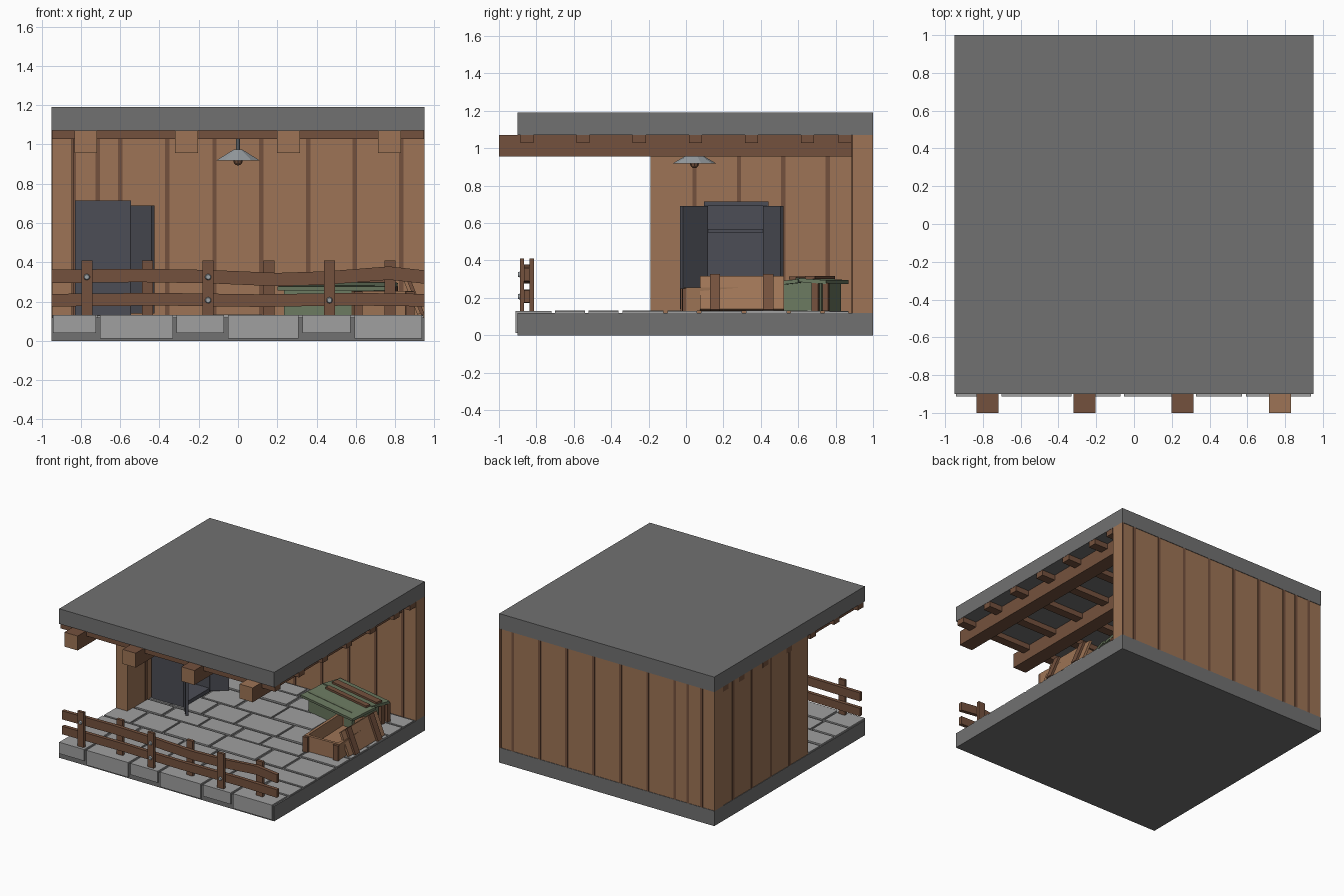
import bpy, bmesh, math, random
from mathutils import Matrix, Vector

if "Cube" in bpy.data.objects:
    bpy.data.objects.remove(bpy.data.objects["Cube"])
random.seed(4)

def mat(name, rgb):
    m = bpy.data.materials.new(name)
    m.diffuse_color = (*rgb, 1)
    m.use_nodes = True
    m.node_tree.nodes["Principled BSDF"].inputs["Base Color"].default_value = m.diffuse_color
    return m

SLAB = mat("slab grey", (.165, .165, .165))
STONE = mat("paving grey", (.35, .35, .35))
WOOD = mat("light wood", (.34, .175, .092))
DARK = mat("dark wood", (.175, .083, .047))
STEEL = mat("locker steel", (.072, .075, .092))
GREEN = mat("faded green", (.145, .19, .115))
METAL = mat("pale metal", (.34, .37, .39))

def finish(name, bm, *mats):
    bmesh.ops.recalc_face_normals(bm, faces=bm.faces)
    me = bpy.data.meshes.new(name)
    bm.to_mesh(me)
    bm.free()
    ob = bpy.data.objects.new(name, me)
    for m in mats:
        me.materials.append(m)
    bpy.context.collection.objects.link(ob)
    return ob

def add(bm, x0, x1, y0, y1, z0, z1, M=None):
    c = Matrix.Translation(((x0+x1)/2, (y0+y1)/2, (z0+z1)/2)) @ Matrix.Diagonal((x1-x0, y1-y0, z1-z0, 1))
    return bmesh.ops.create_cube(bm, size=1, matrix=(M @ c) if M else c)

def boxes(name, m, lst, M=None):
    bm = bmesh.new()
    for b in lst:
        add(bm, *b, M)
    return finish(name, bm, m)

def place(x, y, z, deg=0, axis='Z'):
    return Matrix.Translation((x, y, z)) @ Matrix.Rotation(math.radians(deg), 4, axis)

# base and roof
boxes("base_slab", SLAB, [(-.95, .95, -.9, 1, 0, .12)])
boxes("roof_slab", SLAB, [(-.95, .95, -.9, 1, 1.07, 1.19)])

# paving: front kerb stones wrap over the edge, then staggered rows
front = [-.95, -.71, -.32, -.06, .32, .585, .95]
kerb, paving = [], []
for i, (a, b) in enumerate(zip(front, front[1:])):
    kerb.append((a+.008, b-.012, -.912, -.895, .04 if i % 2 == 0 else .013, .131))
    paving.append((a+.008, b-.012, -.896, -.72, .11, .131))
y = -.7
row = 0
while y < .86:
    d = min(random.choice((.18, .21, .24)), .89-y)
    x = -.84 if y > -.2 else -.945
    w = random.uniform(.15, .4)
    while x < .94:
        x1 = x+w if x+w < .85 else .945
        paving.append((x, x1-.02*(x1 < .94), y, y+d-.02, .11, .128+random.uniform(0, .005)))
        x = x1
        w = random.uniform(.24, .42)
    y += d
boxes("kerb_stones", STONE, kerb)
boxes("paving_stones", STONE, paving)

# back and left walls with dark joint strips on both sides
boxes("back_wall", WOOD, [(-.95, .95, .89, .996, .12, 1.07)])
boxes("left_wall", WOOD, [(-.946, -.845, -.19, .89, .12, 1.07)])
strips = [(x-.011, x+.011, .884, 1, .12, 1.07) for x in
          (.832, .595, .357, .118, -.12, -.36, -.6, -.715, -.835)]
strips += [(-.95, -.839, y-.011, y+.011, .12, 1.07) for y in (.045, .283, .52, .758)]
strips.append((.935, .95, .99, 1, .12, 1.07))
boxes("wall_joint_strips", DARK, strips)

# long roof beams with pale cut ends
bm = bmesh.new()
for x in (-.775, -.262, .257, .772):
    add(bm, x-.058, x+.058, -1, .89, .957, 1.072)
bm.normal_update()
for f in bm.faces:
    if f.normal.y < -.5 or (f.normal.z > .5 and f.calc_center_median().x > .6):
        f.material_index = 1
finish("roof_beams", bm, DARK, WOOD)

# cross battens above the beams
boxes("roof_battens", DARK, [(-.948, .948, y-.035, y+.035, 1.028, 1.075)
                             for y in (-.85, -.55, -.25, .05, .35, .65, .85)])

# fence posts, alternately in front of and behind the rails
posts = []
for i in range(6):
    x = -.77 + i*.309
    ys = (-.888, -.866) if i % 2 == 0 else (-.837, -.813)
    posts.append((x-.028, x+.028, *ys, .125, .41))
boxes("fence_posts", DARK, posts)

# wavy fence rails extruded from their centre lines
def rail(name, pts, h):
    bm = bmesh.new()
    rings = []
    for x, z in pts:
        rings.append([bm.verts.new((x, yy, zz)) for yy, zz in
                      ((-.866, z-h), (-.837, z-h), (-.837, z+h), (-.866, z+h))])
    for r, s in zip(rings, rings[1:]):
        for k in range(4):
            bm.faces.new((r[k], r[(k+1) % 4], s[(k+1) % 4], s[k]))
    bm.faces.new(rings[0])
    bm.faces.new(rings[-1])
    finish(name, bm, DARK)

rail("upper_rail", [(-.95, .328), (-.5, .333), (-.15, .327), (.2, .312), (.45, .32), (.77, .345), (.95, .325)], .034)
rail("lower_rail", [(-.95, .207), (-.4, .212), (.1, .205), (.6, .212), (.95, .207)], .032)

# round bolts on the posts
bm = bmesh.new()
for x, z in ((-.77, .325), (-.152, .325), (-.152, .207), (.466, .207)):
    bmesh.ops.create_cone(bm, cap_ends=True, segments=10, radius1=.017, radius2=.012, depth=.012,
                          matrix=place(x, -.892, z, 90, 'X'))
finish("fence_bolts", bm, METAL)

# hanging lamp
bm = bmesh.new()
bmesh.ops.create_cone(bm, cap_ends=True, segments=10, radius1=.115, radius2=.022, depth=.055,
                      matrix=place(0, .045, .947))
bmesh.ops.create_cone(bm, cap_ends=True, segments=8, radius1=.009, radius2=.009, depth=.1,
                      matrix=place(0, .045, 1.02))
finish("lamp_shade", bm, METAL)
bm = bmesh.new()
bmesh.ops.create_uvsphere(bm, u_segments=8, v_segments=6, radius=.024, matrix=place(0, .045, .917))
finish("lamp_bulb", bm, DARK)

# open locker facing right: shell, shelves, two swung doors
X0, X1, Y0, Y1 = -.83, -.545, .095, .44
boxes("locker_body", STEEL, [
    (X0, X0+.02, Y0, Y1, .13, .715), (X0, X1, Y0, Y0+.022, .13, .715), (X0, X1, Y1-.022, Y1, .13, .715),
    (X0, X1, Y0, Y1, .69, .715), (X0, X1, Y0, Y1, .13, .16),
    (X0, X1-.02, Y0, Y1, .55, .568)])
boxes("locker_front_door", STEEL, [(0, .175, -.011, .011, .14, .69)], place(X1, Y0+.015, 0, -50))
boxes("locker_rear_door", STEEL, [(0, .14, -.011, .011, .14, .69)], place(X1, Y1-.02, 0, 42))

# green chest with two overlapping lid boards
C = place(.51, .635, 0, -13)
boxes("chest_body", GREEN, [(-.25, .22, -.14, .14, .13, .285)], C)
boxes("chest_lid_front", GREEN, [(-.27, .29, -.2, .03, -.01, .01)], C @ place(0, 0, .287, 6, 'X'))
boxes("chest_lid_back", GREEN, [(-.26, .27, .01, .18, -.01, .01)], C @ place(0, 0, .297, -4, 'X'))
boxes("chest_top_planks", DARK, [(-.22, .26, .06, .115, .3, .318), (-.19, .25, -.03, .01, .298, .314)], C)
boxes("chest_side_posts", DARK, [(.24, .27, .1, .135, .13, .28), (.24, .27, .16, .19, .13, .28)], C)

# open wooden crate
K = place(.735, .245, 0, 2)
x, y = .15, .25
boxes("crate", WOOD, [
    (-x, x, -y, y, .13, .15),
    (-x, -x+.022, -y, y, .13, .255), (x-.022, x, -y, y, .13, .255),
    (-x, x, -y, -y+.022, .13, .255), (-x, x, y-.022, y, .13, .255)], K)
boxes("crate_end_slats", DARK, [(-x-.004, -x+.04, -y-.02, -y, .13, .25), (x-.04, x+.004, -y-.02, -y, .13, .25)], K)

# crate lid leaning against the right side
L = place(.945, .3, .135, -22, 'Y')
boxes("leaning_lid", WOOD, [(-.03, -.012, -.225, .225, .01, .2)], L)
boxes("lid_battens", DARK, [(-.012, .005, a-.027, a+.027, .0, .205) for a in (-.145, .14)], L)
